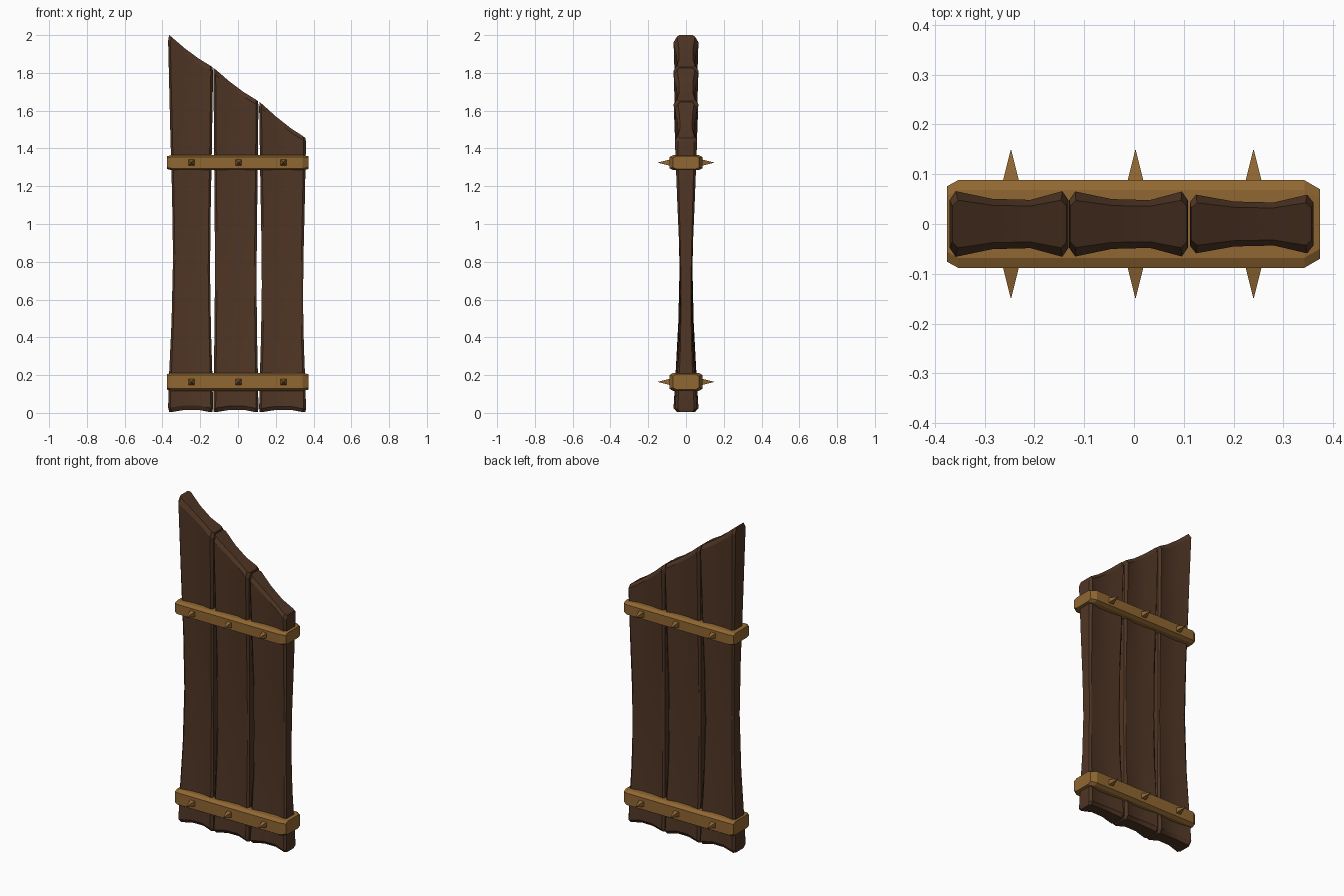
import bpy
import bmesh
from math import radians

if "Cube" in bpy.data.objects:
    bpy.data.objects.remove(bpy.data.objects["Cube"], do_unlink=True)


def material(name, rgb):
    m = bpy.data.materials.new(name)
    m.use_nodes = True
    m.diffuse_color = (*rgb, 1)
    m.node_tree.nodes["Principled BSDF"].inputs["Base Color"].default_value = (*rgb, 1)
    return m


wood = material("dark wood", (0.078, 0.036, 0.018))
brass = material("aged brass", (0.28, 0.135, 0.032))


def loft(name, rings, mat, smooth=None):
    """Skin a list of equally long vertex rings and cap both ends."""
    bm = bmesh.new()
    loops = [[bm.verts.new(p) for p in ring] for ring in rings]
    n = len(loops[0])
    for a, b in zip(loops, loops[1:]):
        for i in range(n):
            j = (i + 1) % n
            bm.faces.new((a[i], a[j], b[j], b[i]))
    for cap in (loops[0], loops[-1]):
        # Caps are bridged front to back as quads
        for i in range(n // 2 - 1):
            bm.faces.new((cap[i], cap[i + 1], cap[n - 2 - i], cap[n - 1 - i]))
    bmesh.ops.recalc_face_normals(bm, faces=bm.faces)
    mesh = bpy.data.meshes.new(name)
    bm.to_mesh(mesh)
    bm.free()
    mesh.materials.append(mat)
    obj = bpy.data.objects.new(name, mesh)
    bpy.context.collection.objects.link(obj)
    if smooth:
        bpy.ops.object.select_all(action="DESELECT")
        obj.select_set(True)
        bpy.context.view_layer.objects.active = obj
        bpy.ops.object.shade_smooth_by_angle(angle=radians(smooth))
    return obj


# Plank outline across its width: position, half thickness, sag of the ends
ACROSS = [(0, 0.047, 0), (0.05, 0.064, 0), (0.36, 0.049, 0.012),
          (0.68, 0.047, 0.012), (0.95, 0.064, 0), (1, 0.047, 0)]
# Plank outline along its height: position, thickness factor, waist amount
ALONG = [(0, 0.75, 0.25), (0.012, 1, 0), (0.1, 0.88, 0.2), (0.24, 0.68, 0.7),
         (0.41, 0.5, 1), (0.58, 0.65, 0.8), (0.74, 0.84, 0.45), (0.985, 1, 0), (1, 0.75, 0.2)]


def plank(name, x0, x1, top0, top1, waist0, waist1, thick):
    rings = []
    for t, depth, waist in ALONG:
        left, right = x0 + waist0 * waist, x1 - waist1 * waist
        front, back = [], []
        for u, half, sag in ACROSS:
            x = left + (right - left) * u
            low = 0.004 + sag
            high = top0 + (top1 - top0) * u - sag * 0.7
            y = half * depth * thick
            # The waist evens out the hollow in the broad faces
            y += (0.032 * thick - y) * waist * 0.5
            z = low + (high - low) * t
            front.append((x, -y, z))
            back.append((x, y, z))
        rings.append(front + back[::-1])
    return loft(name, rings, wood, 22)


plank("right_plank", -0.37, -0.132, 2.0, 1.83, 0.026, 0.016, 1.03)
plank("middle_plank", -0.13, 0.108, 1.825, 1.65, 0.008, 0.01, 1.02)
plank("left_plank", 0.112, 0.36, 1.645, 1.455, 0.014, 0.016, 0.92)


def band(name, z, half):
    # Chamfered bar running sideways, tapered at both ends
    rings = []
    for x, y, k in [(-0.375, 0.076, 0.85), (-0.353, 0.088, 1), (0.342, 0.088, 1), (0.373, 0.07, 0.85)]:
        h, c = half * k, half * k * 0.75
        rings.append([(x, -y, z - c), (x, -y, z + c), (x, 0.02 - y, z + h), (x, y - 0.02, z + h),
                      (x, y, z + c), (x, y, z - c), (x, y - 0.02, z - h), (x, 0.02 - y, z - h)])
    loft(name, rings, brass)


def spike(name, x, z, side):
    # Four-sided point standing out from the band
    rings = [[(x + sx * r, side * y, z + sz * r) for sx, sz in [(-1, -1), (1, -1), (1, 1), (-1, 1)]]
             for y, r in [(0.085, 0.0165), (0.149, 0.0005)]]
    loft(name, rings, brass)


for label, z, half in [("lower", 0.164, 0.048), ("upper", 1.325, 0.04)]:
    band(label + "_band", z, half)
    for place, x in [("right", -0.247), ("middle", 0.003), ("left", 0.24)]:
        for face, side in [("front", -1), ("back", 1)]:
            spike(f"{label}_{place}_{face}_spike", x, z, side)
